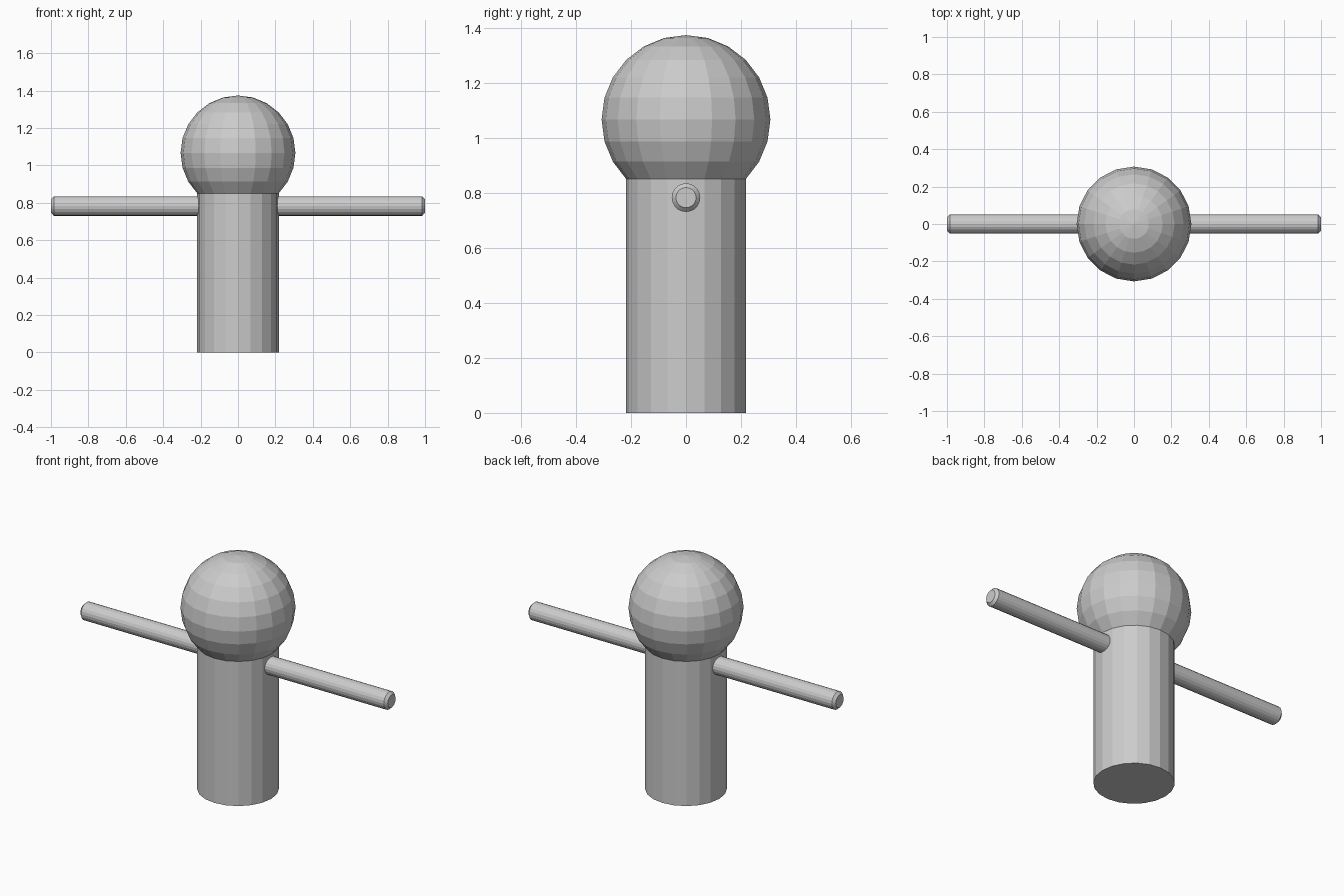
import bpy
import math

cube = bpy.data.objects.get("Cube")
if cube:
    bpy.data.objects.remove(cube, do_unlink=True)

SIDES = 20
HEAD_RADIUS = 0.307
HEAD_Z = 1.067
BODY_RADIUS = 0.218
BODY_TOP = 0.85

# Single grey material
grey = bpy.data.materials.new("light grey")
grey.use_nodes = True
color = (0.6, 0.6, 0.6, 1.0)
grey.diffuse_color = color
grey.node_tree.nodes["Principled BSDF"].inputs["Base Color"].default_value = color


def finish(name):
    """Name the active object, colour it and keep its facets flat."""
    obj = bpy.context.active_object
    obj.name = name
    obj.data.name = name
    obj.data.materials.append(grey)
    bpy.ops.object.shade_flat()
    return obj


# Body: upright faceted cylinder, turned so that corners lie on the axes
bpy.ops.mesh.primitive_cylinder_add(
    vertices=SIDES, radius=BODY_RADIUS, depth=BODY_TOP,
    location=(0, 0, BODY_TOP / 2))
finish("body")

# Head: faceted ball whose lower 45 degree ring meets the body's top edge
bpy.ops.mesh.primitive_uv_sphere_add(
    segments=SIDES, ring_count=12, radius=HEAD_RADIUS,
    location=(0, 0, HEAD_Z))
finish("head")

# Arms: one rod through the body with chamfered ends
bpy.ops.mesh.primitive_cylinder_add(
    vertices=SIDES, radius=0.052, depth=2.0,
    location=(0, 0, 0.783), rotation=(0, math.pi / 2, 0))
arms = finish("arms")
chamfer = arms.modifiers.new("chamfer", "BEVEL")
chamfer.width = 0.015
chamfer.segments = 1
chamfer.limit_method = "ANGLE"
chamfer.angle_limit = math.radians(60)
